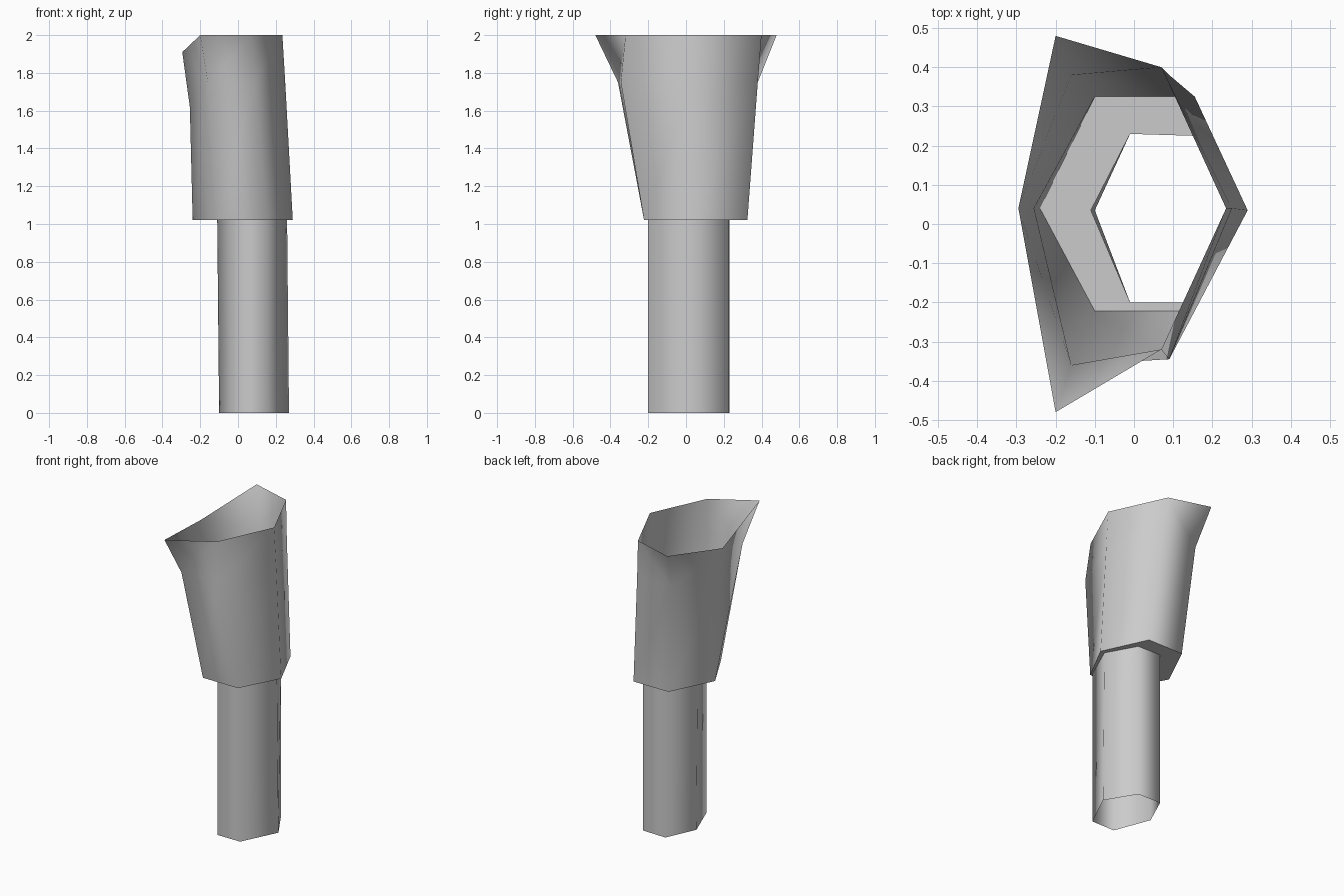
import bpy
import bmesh

if "Cube" in bpy.data.objects:
    bpy.data.objects.remove(bpy.data.objects["Cube"])

grey = bpy.data.materials.new("plain_grey")
grey.diffuse_color = (0.6, 0.6, 0.6, 1)
grey.use_nodes = True
grey.node_tree.nodes["Principled BSDF"].inputs["Base Color"].default_value = grey.diffuse_color


def loft(name, rings, split=(), smooth=True):
    """Skin six-sided rings (right, back right, back left, left, front left, front right)."""
    bm = bmesh.new()
    loops = [[bm.verts.new(p) for p in ring] for ring in rings]
    for level, (low, high) in enumerate(zip(loops, loops[1:])):
        for i in range(6):
            j = (i + 1) % 6
            a, b, c, d = low[i], low[j], high[j], high[i]
            if level in split and i in (1, 3):      # diagonals fan from the flare corners
                bm.faces.new((a, b, d))
                bm.faces.new((b, c, d))
            elif level in split and i in (2, 4):
                bm.faces.new((a, b, c))
                bm.faces.new((a, c, d))
            else:
                bm.faces.new((a, b, c, d))
    for f in bm.faces:
        f.smooth = smooth
    mesh = bpy.data.meshes.new(name)
    bm.to_mesh(mesh)
    bm.free()
    mesh.materials.append(grey)
    obj = bpy.data.objects.new(name, mesh)
    bpy.context.collection.objects.link(obj)
    return obj


def tube_ring(z, left, right):
    return [(right, 0.035, z), (0.155, 0.225, z), (-0.01, 0.23, z),
            (left, 0.035, z), (-0.01, -0.2, z), (0.155, -0.2, z)]


# Rings of the flared upper sleeve
base = [(0.29, 0.035, 1.02), (0.155, 0.325, 1.02), (-0.1, 0.325, 1.02),
        (-0.24, 0.04, 1.02), (-0.1, -0.222, 1.02), (0.155, -0.222, 1.02)]
middle = [(0.25, 0.04, 1.75), (0.09, 0.38, 1.75), (-0.16, 0.38, 1.75),
          (-0.255, 0.04, 1.62), (-0.16, -0.36, 1.75), (0.09, -0.345, 1.75)]
rim = [(0.235, 0.04, 2), (0.07, 0.4, 2), (-0.2, 0.48, 2),
       (-0.295, 0.04, 1.91), (-0.2, -0.48, 2), (0.07, -0.32, 2)]

# Open lower tube, flat collar joining it to the sleeve, and open flared sleeve
tube_top = tube_ring(1.02, -0.11, 0.26)
loft("lower_tube", [tube_ring(0, -0.1, 0.27), tube_top])
loft("collar", [tube_top, base], smooth=False)
loft("flared_sleeve", [base, middle, rim], split=(1,))
